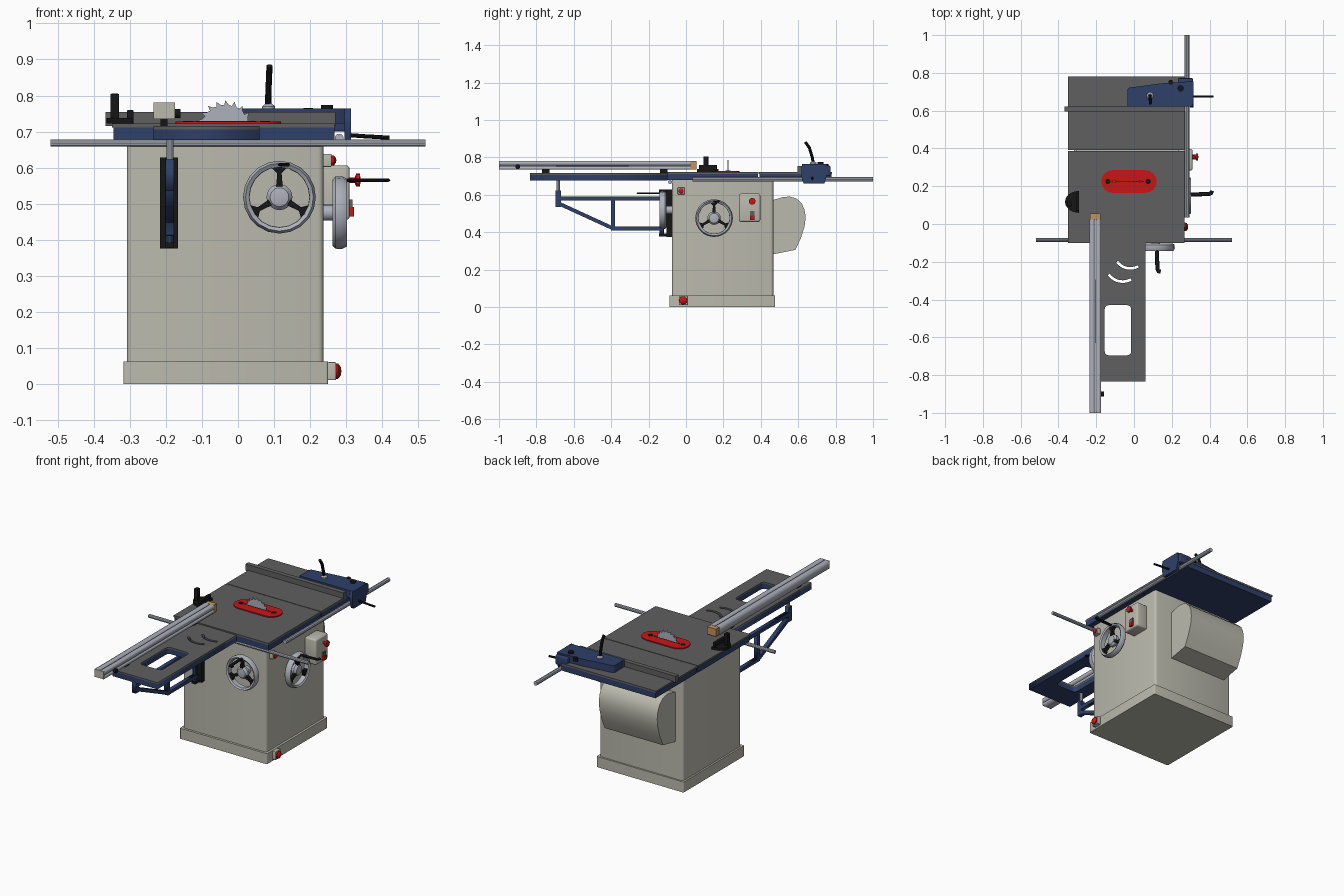
import bpy, bmesh, math
from mathutils import Matrix, Vector

if "Cube" in bpy.data.objects:
    bpy.data.objects.remove(bpy.data.objects["Cube"])

def material(name, rgb):
    m = bpy.data.materials.new(name)
    m.diffuse_color = (*rgb, 1)
    m.use_nodes = True
    m.node_tree.nodes["Principled BSDF"].inputs["Base Color"].default_value = m.diffuse_color
    return m

BEIGE = material("warm grey paint", (.50, .49, .42))
GREY = material("cast iron grey", (.115, .115, .115))
BLUE = material("dark blue paint", (.028, .05, .14))
BLACK = material("black plastic", (.008, .008, .008))
SILVER = material("aluminium", (.42, .44, .50))
RED = material("red plastic", (.58, .008, .008))
WOOD = material("wood", (.55, .29, .12))

# Local z axis turned to face up, to the front or to the right
UP = Matrix.Identity(4)
FRONT = Matrix.Rotation(math.pi / 2, 4, 'X')
RIGHT = Matrix(((0, 0, 1, 0), (1, 0, 0, 0), (0, 1, 0, 0), (0, 0, 0, 1)))

def at(x, y, z, turn=UP):
    return Matrix.Translation((x, y, z)) @ turn

def add(name, mesh, mat, smooth=False):
    ob = bpy.data.objects.new(name, mesh)
    bpy.context.scene.collection.objects.link(ob)
    mesh.materials.clear()
    mesh.materials.append(mat)
    if smooth:
        bpy.ops.object.select_all(action='DESELECT')
        ob.select_set(True)
        bpy.context.view_layer.objects.active = ob
        bpy.ops.object.shade_smooth_by_angle(angle=math.radians(35))
    return ob

def from_bm(name, bm, mat, smooth=False):
    bmesh.ops.recalc_face_normals(bm, faces=bm.faces)
    me = bpy.data.meshes.new(name)
    bm.to_mesh(me)
    bm.free()
    return add(name, me, mat, smooth)

def box(name, x, y, z, mat, bevel=0, upright=False):
    bm = bmesh.new()
    bmesh.ops.create_cube(bm, size=1)
    for v in bm.verts:
        v.co = [a + (b - a) * (c + .5) for (a, b), c in zip((x, y, z), v.co)]
    if bevel:
        edges = [e for e in bm.edges if not upright or
                 abs(e.verts[0].co.z - e.verts[1].co.z) > 1e-4]
        bmesh.ops.bevel(bm, geom=edges, offset=bevel, segments=3, affect='EDGES', profile=.5)
    return from_bm(name, bm, mat, bevel > 0)

def lathe(name, profile, place, mat, n=24, closed=False):
    bm = bmesh.new()
    vs = [bm.verts.new((r, 0, z)) for r, z in profile]
    es = [bm.edges.new(p) for p in zip(vs, vs[1:])]
    if closed:
        es.append(bm.edges.new((vs[-1], vs[0])))
    bmesh.ops.spin(bm, geom=vs + es, axis=(0, 0, 1), cent=(0, 0, 0), angle=math.tau, steps=n)
    bmesh.ops.remove_doubles(bm, verts=bm.verts, dist=1e-5)
    bm.transform(place)
    return from_bm(name, bm, mat, True)

def disc(name, r, a, b, place, mat, n=20):
    return lathe(name, [(0, a), (r, a), (r, b), (0, b)], place, mat, n)

def curve_mesh(name, curve, place):
    ob = bpy.data.objects.new(name, curve)
    bpy.context.scene.collection.objects.link(ob)
    me = bpy.data.meshes.new_from_object(ob.evaluated_get(bpy.context.evaluated_depsgraph_get()))
    bpy.data.objects.remove(ob)
    bm = bmesh.new()
    bm.from_mesh(me)
    bmesh.ops.remove_doubles(bm, verts=bm.verts, dist=1e-5)
    bm.transform(place)
    return bm

def prism(name, loops, a, b, mat, place=UP, smooth=False):
    # Outline with optional holes, extruded between a and b
    c = bpy.data.curves.new(name, 'CURVE')
    c.dimensions, c.fill_mode, c.extrude = '2D', 'BOTH', (b - a) / 2
    for loop in loops:
        s = c.splines.new('POLY')
        s.points.add(len(loop) - 1)
        for p, q in zip(s.points, loop):
            p.co = (*q, 0, 1)
        s.use_cyclic_u = True
    return from_bm(name, curve_mesh(name, c, place @ Matrix.Translation((0, 0, (a + b) / 2))), mat, smooth)

def tube(name, pts, r, mat, place=UP):
    c = bpy.data.curves.new(name, 'CURVE')
    c.dimensions, c.bevel_depth, c.bevel_resolution, c.use_fill_caps = '3D', r, 3, True
    s = c.splines.new('POLY')
    s.points.add(len(pts) - 1)
    for p, q in zip(s.points, pts):
        p.co = (*q, 1)
    return from_bm(name, curve_mesh(name, c, place), mat, True)

def arc(cx, cy, r, a0, a1, n=12):
    return [(cx + r * math.cos(math.radians(a0 + (a1 - a0) * i / n)),
             cy + r * math.sin(math.radians(a0 + (a1 - a0) * i / n))) for i in range(n + 1)]

def rounded(x0, x1, y0, y1, r):
    return (arc(x1 - r, y1 - r, r, 0, 90, 4) + arc(x0 + r, y1 - r, r, 90, 180, 4) +
            arc(x0 + r, y0 + r, r, 180, 270, 4) + arc(x1 - r, y0 + r, r, 270, 360, 4))

# Cabinet, plinth and rear dust hood
box("cabinet", (-.308, .237), (-.075, .467), (.05, .685), BEIGE, .015, True)
box("plinth", (-.318, .25), (-.088, .477), (0, .062), BEIGE, .006, True)
hood = [(.46, .28), (.585, .305), (.615, .37), (.634, .43), (.64, .48), (.634, .52),
        (.618, .555), (.59, .58), (.555, .59), (.52, .588), (.46, .57)]
prism("dust_hood", [hood], -.26, .12, BEIGE, RIGHT, True)

# Main table and rear extension: blue casting with a grey top
for name, y0, y1 in (("main_table", -.1, .387), ("rear_extension", .391, .78)):
    box(name + "_casting", (-.345, .268), (y0 + .002, y1 - .002), (.678, .711), BLUE)
    box(name + "_top", (-.35, .268), (y0, y1), (.711, .722), GREY)

# Sliding table with its window and curved slots
holes = [rounded(-.155, -.015, -.695, -.43, .02)]
for cx, cy, r in ((-.02, -.15, .085), (-.06, -.215, .09)):
    holes.append(arc(cx, cy, r + .007, 215, 300) + arc(cx, cy, r - .007, 300, 215))
outline = [(-.235, -.835), (.06, -.835), (.06, -.1), (-.235, -.1)]
prism("sliding_table_frame", [outline] + holes, .676, .706, BLUE)
prism("sliding_table_top", [outline] + holes, .706, .715, GREY)

# Saw blade and red insert
prism("blade_insert", [arc(.06, .225, .06, -90, 90) + arc(-.113, .225, .06, 90, 270)], .718, .728, RED)
for x in (-.138, .075):
    disc("insert_hole", .014, .727, .7295, at(x, .225, 0), BLACK, 16)
box("insert_slot", (-.118, .052), (.222, .228), (.727, .7292), BLACK)
teeth = []
for i in range(20):
    a = math.tau * i / 20
    teeth += [(.082 * math.cos(a), .082 * math.sin(a)),
              (.068 * math.cos(a + .05), .068 * math.sin(a + .05)),
              (.071 * math.cos(a + .2), .071 * math.sin(a + .2))]
prism("saw_blade", [teeth], -.002, .002, SILVER, at(-.035, .225, .705, FRONT))

# Guide rails
tube("front_rail", [(-.52, -.085, .668), (.52, -.085, .668)], .0105, SILVER)
tube("side_rail", [(.281, .035, .682), (.281, 1, .682)], .0125, SILVER)

# Crosscut fence: grooved aluminium extrusion with end pieces
section = [(-.235, .735), (-.175, .735), (-.175, .75), (-.185, .75), (-.185, .757),
           (-.175, .757), (-.175, .78), (-.2, .78), (-.2, .773), (-.208, .773), (-.208, .78), (-.235, .78)]
prism("crosscut_fence", [section], -.025, .995, SILVER, FRONT)
box("fence_wood_end", (-.233, -.177), (.025, .055), (.735, .779), WOOD)
box("fence_end_cap", (-.235, -.175), (-1, -.994), (.735, .78), BEIGE)
disc("fence_knob", .013, -.18, -.16, at(0, -.9, .75, RIGHT) @ Matrix.Translation((0, 0, 0)), BLACK, 12)
for y in (-.75, -.12):
    box("fence_spacer", (-.215, -.195), (y - .02, y + .02), (.714, .737), BLACK)

# Mitre clamp at the left
prism("clamp_base", [arc(-.29, .117, .058, 90, 270) + [(-.29, .059)]], .722, .737, BLACK,
      Matrix.Translation((-.29, 0, 0)) @ Matrix.Diagonal((1.3, 1, 1, 1)) @ Matrix.Translation((.29, 0, 0)))
box("clamp_post", (-.354, -.33), (.093, .12), (.73, .805), BLACK, .003)
box("clamp_stop", (-.308, -.29), (.07, .165), (.73, .76), BLACK, .003)

# Rip fence: bar, blue head, lever, knobs
box("rip_fence_bar", (-.368, .27), (.595, .622), (.715, .754), GREY)
head = [(-.035, .622), (.305, .622), (.31, .63), (.31, .745), (.3, .755), (.15, .745), (-.025, .722), (-.035, .712)]
prism("rip_fence_head", [head], .722, .764, BLUE)
side = [(.63, .66), (.74, .66), (.755, .71), (.755, .755), (.75, .764), (.62, .764), (.616, .72), (.62, .68)]
prism("rip_fence_hook", [side], .296, .314, BLUE, RIGHT)
box("rip_fence_back_clamp", (.235, .312), (.735, .772), (.7, .755), BLUE, .006)
lathe("lever_base", [(0, .76), (.018, .76), (.018, .77), (.008, .778), (0, .778)], at(.085, .68, 0), SILVER, 16)
tube("clamp_lever", [(.084, .68, .77), (.084, .675, .8), (.086, .66, .85), (.087, .645, .872), (.087, .638, .882)], .0085, BLACK)
disc("head_knob", .016, .76, .774, at(.247, .718, 0), BLACK)
disc("head_back_knob", .013, .745, .765, at(.195, .75, 0), BLACK)
tube("head_side_lever", [(.31, .675, .69), (.35, .675, .687), (.42, .675, .683)], .006, BLACK)

# Handwheels
def handwheel(name, place):
    lathe(name + "_rim", [(.083, .006), (.091, 0), (.1, .008), (.101, .026), (.094, .04), (.084, .034)], place, SILVER, 20, True)
    lathe(name + "_hub", [(0, -.03), (.022, -.03), (.022, 0), (.036, .006), (.036, .02), (.026, .032), (0, .037)], place, SILVER, 20)
    for i in range(3):
        spoke = [(-.009, .03), (.009, .03), (.006, .066), (.02, .08), (.02, .088), (-.02, .088), (-.02, .08), (-.006, .066)]
        prism(name + "_spoke", [spoke], .01, .03, BLACK, place @ Matrix.Rotation(i * math.tau / 3, 4, 'Z'))
    flat = place @ Matrix.Translation((.006, .09, 0)) @ Matrix.Diagonal((1, .5, 1, 1))
    tube(name + "_handle", [(0, 0, .03), (0, 0, .06), (.002, 0, .1), (.003, 0, .135), (.008, 0, .147), (.02, 0, .15)], .011, BLACK, flat)

handwheel("front_handwheel", at(.115, -.103, .518, FRONT))
handwheel("side_handwheel", at(.262, .15, .475, RIGHT))

# Switch box, rocker and safety buttons on the right
box("switch_box", (.235, .31), (.283, .397), (.455, .606), BEIGE, .01)
lathe("main_button", [(0, 0), (.008, 0), (.008, .016), (.018, .02), (.018, .03), (0, .033)], at(.308, .354, .565, RIGHT), RED, 16)
box("rocker_upper", (.305, .318), (.341, .367), (.49, .512), GREY)
box("rocker_lower", (.305, .322), (.341, .367), (.465, .49), RED)
box("upper_stop_base", (.235, .26), (-.045, -.008), (.602, .638), BEIGE, .003)
lathe("upper_stop_button", [(0, 0), (.014, 0), (.014, .008), (.006, .014), (0, .015)], at(.258, -.026, .62, RIGHT), RED, 16)
box("foot_stop_base", (.248, .272), (-.038, .008), (.01, .06), BEIGE, .003)
lathe("foot_stop_button", [(0, 0), (.022, 0), (.021, .008), (.012, .015), (0, .017)], at(.27, -.015, .035, RIGHT), RED, 16)

# Swing arm under the sliding table
box("arm_bracket", (-.216, -.166), (-.105, -.07), (.375, .628), BLACK)
tube("arm_pivot", [(-.19, -.13, .385), (-.19, -.13, .627)], .012, BLUE)
for z in (.385, .62):
    box("pivot_lug", (-.203, -.177), (-.145, -.09), (z - .007, z + .007), BLACK)

def bar(name, p, q, w):
    # Square tube in the side plane
    p, q = Vector(p), Vector(q)
    d = (q - p).normalized() * w / 2
    n = Vector((-d.y, d.x))
    prism(name, [[tuple(p + n), tuple(p - n), tuple(q - n), tuple(q + n)]], -.201, -.177, BLUE, RIGHT)

bar("arm_top_bar", (-.68, .58), (-.12, .58), .022)
bar("arm_bottom_bar", (-.4, .42), (-.12, .42), .02)
bar("arm_upright", (-.39, .412), (-.39, .58), .02)
bar("arm_diagonal", (-.68, .553), (-.39, .42), .02)
bar("arm_end_block", (-.683, .535), (-.683, .622), .03)
tube("arm_support_post", [(-.189, -.683, .6), (-.189, -.683, .68)], .01, SILVER)
